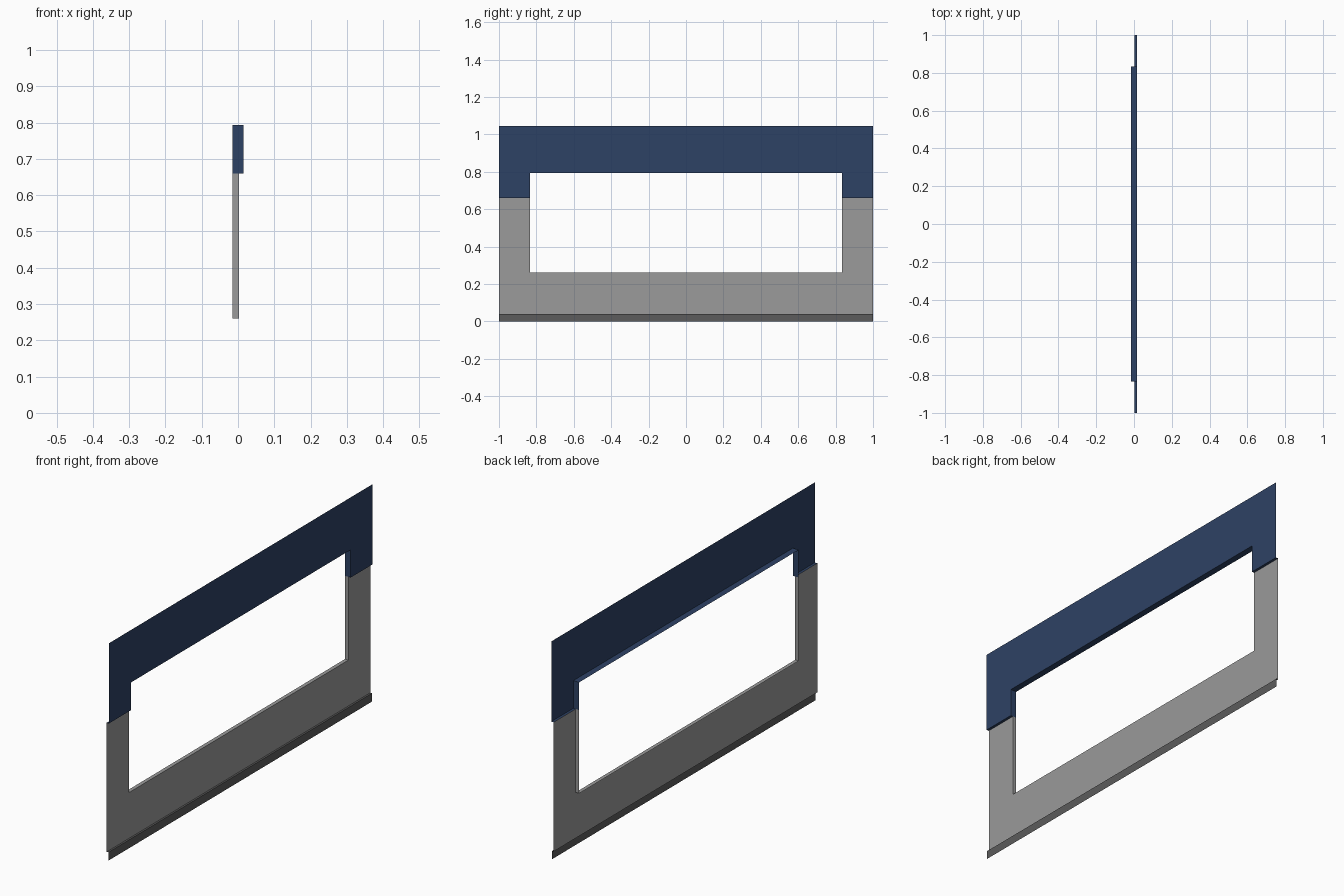
import bpy

if "Cube" in bpy.data.objects:
    bpy.data.objects.remove(bpy.data.objects["Cube"])

# Main dimensions
W, H = 1.0, 1.045            # half length, height
OW, O0, O1 = 0.833, 0.26, 0.793  # opening half width, sill, head
SPLIT, BASE = 0.66, 0.04     # colour break, skirting height
XB, XL, XU, XS = -0.0155, 0.003, 0.0155, 0.012  # reveal back, lower, upper, skirting


def material(name, rgb):
    m = bpy.data.materials.new(name)
    m.diffuse_color = (*rgb, 1)
    m.use_nodes = True
    m.node_tree.nodes["Principled BSDF"].inputs["Base Color"].default_value = m.diffuse_color
    return m


blue = material("navy blue", (0.027, 0.054, 0.130))
grey = material("mid grey", (0.325, 0.325, 0.325))
dark = material("dark grey", (0.107, 0.107, 0.107))


def build(name, quads, mat):
    verts = [v for q in quads for v in q]
    faces = [tuple(range(i * 4, i * 4 + 4)) for i in range(len(quads))]
    me = bpy.data.meshes.new(name)
    me.from_pydata(verts, [], faces)
    me.materials.append(mat)
    ob = bpy.data.objects.new(name, me)
    bpy.context.collection.objects.link(ob)
    return ob


def sheet(x, y0, y1, z0, z1):
    """Upright panel facing +x."""
    return [(x, y0, z0), (x, y1, z0), (x, y1, z1), (x, y0, z1)]


def shelf(z, x0, x1, w, y0=None, up=True):
    """Level strip from y0 to w, facing up or down."""
    y0 = -w if y0 is None else y0
    q = [(x0, y0, z), (x1, y0, z), (x1, w, z), (x0, w, z)]
    return q if up else q[::-1]


def jamb(s, x1, z0, z1):
    """Side of the opening, facing its middle."""
    y = s * OW
    q = [(XB, y, z0), (x1, y, z0), (x1, y, z1), (XB, y, z1)]
    return q if s > 0 else q[::-1]


# Upper band: lintel, legs beside the opening, overhang and reveals
upper = [sheet(XU, -W, W, O1, H), shelf(O1, XB, XU, OW, up=False)]
lower = [sheet(XL, -W, W, BASE, O0), shelf(O0, XB, XL, OW)]
for s in (-1, 1):
    a, b = sorted((s * OW, s * W))
    upper += [sheet(XU, a, b, SPLIT, O1), jamb(s, XU, SPLIT, O1),
              shelf(SPLIT, XL, XU, b, a, up=False)]
    # Lower wall: posts and reveals
    lower += [sheet(XL, a, b, O0, SPLIT), jamb(s, XL, O0, SPLIT)]
build("upper_wall_band", upper, blue)
build("lower_wall", lower, grey)

# Skirting along the floor
build("skirting", [sheet(XS, -W, W, 0, BASE), shelf(BASE, XL, XS, W)], dark)
